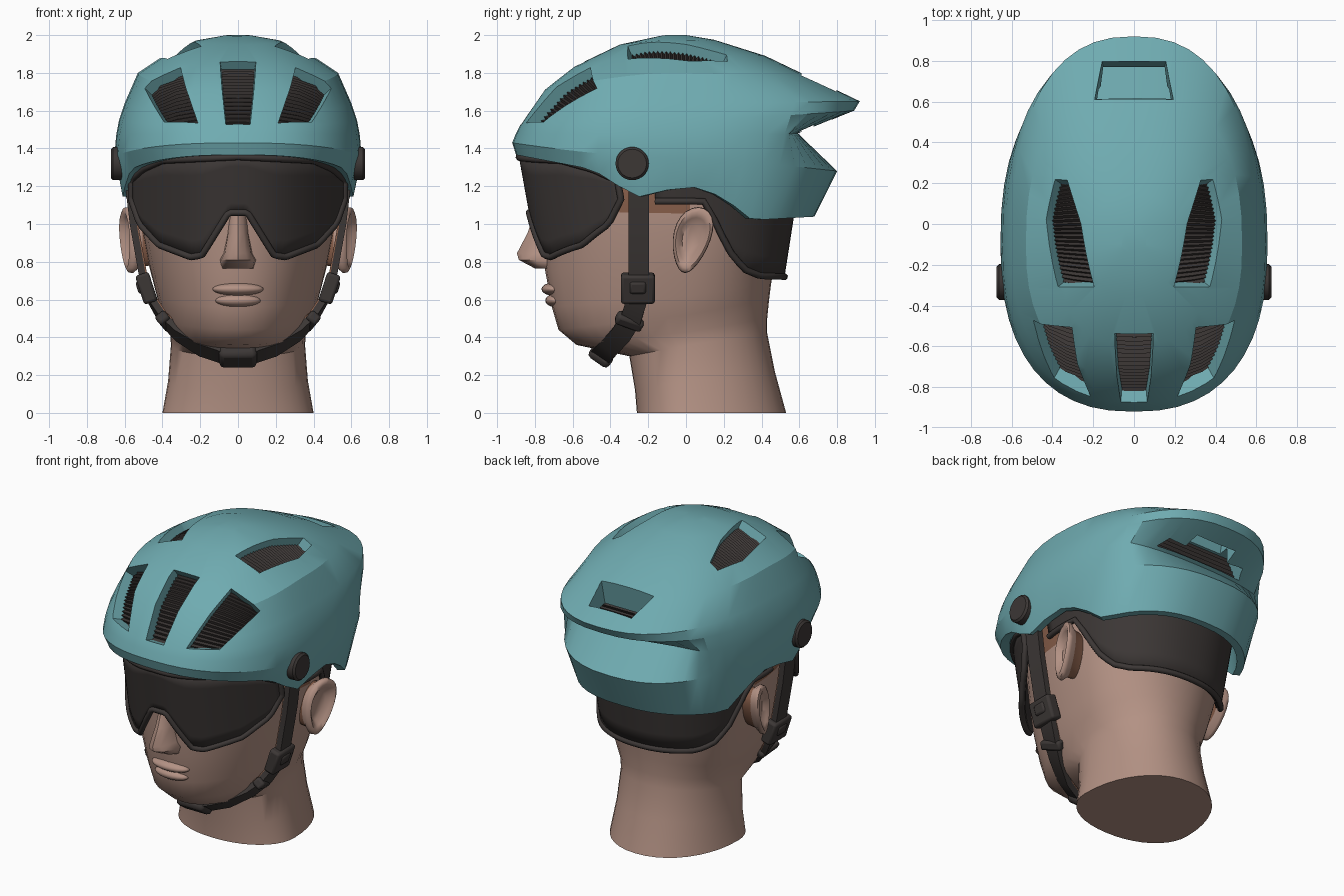
import bpy, bmesh
from math import sin, cos, pi, radians, copysign
from mathutils import Vector
from mathutils.bvhtree import BVHTree

cube = bpy.data.objects.get("Cube")
if cube:
    bpy.data.objects.remove(cube, do_unlink=True)


def material(name, rgb):
    m = bpy.data.materials.new(name)
    m.use_nodes = True
    m.diffuse_color = (*rgb, 1)
    m.node_tree.nodes["Principled BSDF"].inputs["Base Color"].default_value = (*rgb, 1)
    return m


TEAL = material("teal shell", (0.16, 0.41, 0.44))
SKIN = material("skin", (0.45, 0.285, 0.23))
DARK = material("charcoal", (0.045, 0.038, 0.036))
BROWN = material("warm brown", (0.25, 0.115, 0.07))


def make(name, verts, faces, mat, angle=30):
    mesh = bpy.data.meshes.new(name)
    mesh.from_pydata([tuple(v) for v in verts], [], faces)
    bm = bmesh.new()
    bm.from_mesh(mesh)
    bmesh.ops.recalc_face_normals(bm, faces=bm.faces)
    bm.to_mesh(mesh)
    bm.free()
    mesh.materials.append(mat)
    ob = bpy.data.objects.new(name, mesh)
    bpy.context.collection.objects.link(ob)
    smooth(ob, angle)
    return ob


def select(ob):
    bpy.ops.object.select_all(action='DESELECT')
    ob.select_set(True)
    bpy.context.view_layer.objects.active = ob


def smooth(ob, angle=30):
    select(ob)
    bpy.ops.object.shade_smooth_by_angle(angle=radians(angle))


def skin_rings(rings, closed=True, caps=True):
    """Bridge rows of points into a surface."""
    n = len(rings[0])
    verts = [p for r in rings for p in r]
    faces = []
    for j in range(len(rings) - 1):
        for i in range(n if closed else n - 1):
            k = (i + 1) % n
            faces.append((j * n + i, j * n + k, (j + 1) * n + k, (j + 1) * n + i))
    if caps:
        faces += [tuple(range(n)), tuple(range(len(verts) - n, len(verts)))]
    return verts, faces


def ring(w, yc, front, back, side_z, e=1.0, p=1.0, n=48, a0=0, a1=2 * pi):
    """Rounded outline through a front point, a back point and the sides."""
    pts = []
    for i in range(n):
        a = a0 + (a1 - a0) * i / n
        s, c = sin(a), -cos(a)
        t = abs(c) ** e
        y, z = front if c < 0 else back
        pts.append(Vector((copysign(w * abs(s) ** e, s), yc + (y - yc) * t,
                           side_z + (z - side_z) * t ** p)))
    return pts


def lerp(table, v):
    for (a, fa), (b, fb) in zip(table, table[1:]):
        if v <= b:
            return fa + (fb - fa) * max(0, (v - a) / (b - a))
    return table[-1][1]


def box(name, loc, size, mat, rot=(0, 0, 0), bevel=0.015):
    bpy.ops.mesh.primitive_cube_add(size=1, location=loc, rotation=rot)
    ob = bpy.context.object
    ob.name = name
    ob.scale = size
    bpy.ops.object.transform_apply(location=False, rotation=False)
    ob.data.materials.append(mat)
    m = ob.modifiers.new("bevel", 'BEVEL')
    m.width, m.segments = bevel, 2
    smooth(ob)


def ball(name, loc, scale, mat):
    bpy.ops.mesh.primitive_uv_sphere_add(segments=20, ring_count=12, location=loc)
    ob = bpy.context.object
    ob.name, ob.scale = name, scale
    ob.data.materials.append(mat)
    smooth(ob, 60)


def tube(name, pts, radius, mat, cyclic=False):
    cu = bpy.data.curves.new(name, 'CURVE')
    cu.dimensions = '3D'
    cu.bevel_depth, cu.bevel_resolution = radius, 2
    sp = cu.splines.new('POLY')
    sp.points.add(len(pts) - 1)
    for q, v in zip(sp.points, pts):
        q.co = (*v, 1)
    sp.use_cyclic_u = cyclic
    cu.materials.append(mat)
    bpy.context.collection.objects.link(bpy.data.objects.new(name, cu))


# Helmet: stacked outlines from rim over the rear bulge, notch and spoiler to the crown
RIM = [(-.92, 1.37), (-.5, 1.29), (-.38, 1.22), (-.3, 1.15), (-.2, 1.14), (-.05, 1.2),
       (.1, 1.19), (.25, 1.1), (.35, 1.02), (.7, 1.04)]
rim = ring(.615, -.1, (-.90, 1.37), (.68, 1.03), 1.15, .83)
for v in rim:
    v.z = lerp(RIM, v.y)
LEVELS = [(.655, (-.92, 1.43), (.80, 1.28), 1.35), (.645, (-.90, 1.48), (.84, 1.48), 1.47),
          (.63, (-.88, 1.52), (.89, 1.60), 1.55), (.60, (-.84, 1.58), (.92, 1.65), 1.64),
          (.53, (-.75, 1.71), (.66, 1.775), 1.80), (.38, (-.6, 1.83), (.42, 1.89), 1.90),
          (.22, (-.35, 1.95), (.15, 1.975), 1.972), (.06, (-.14, 1.995), (0, 2), 2.0)]
outer = [rim] + [ring(w, -.1, f, b, s, .83, 1.5) for w, f, b, s in LEVELS]
for v in outer[2]:
    v.y = min(v.y, .53 + .2 * (v.y - .53))
inner = [[Vector((v.x * .86, v.y * .86, 1.45)) for v in rim],
         [Vector((v.x * .93, v.y * .93, v.z)) for v in rim]]
helmet = make("helmet_shell", *skin_rings(inner + outer), TEAL)
hull = BVHTree.FromPolygons(*skin_rings(outer))
HUB = Vector((0, -.05, 1.25))

# Vent pockets: tapered prisms pointing at the middle of the head
SIDE_VENT = [(.49, -.49, 1.72), (.31, -.52, 1.82), (.22, -.82, 1.54), (.39, -.75, 1.55)]
TOP_VENT = [(.2, -.28, 1.92), (.36, -.28, 1.86), (.42, .02, 1.86), (.38, .2, 1.86),
            (.33, .2, 1.9), (.26, 0, 1.93)]
vents = [[(.09, -.56, 1.86), (-.09, -.56, 1.86), (-.06, -.86, 1.54), (.06, -.86, 1.54)]]
for v in (SIDE_VENT, TOP_VENT):
    vents += [v, [(-x, y, z) for x, y, z in v]]
cut_v, cut_f = [], []


def add_cutter(low, high):
    v, f = skin_rings([low, high])
    cut_f.extend(tuple(i + len(cut_v) for i in q) for q in f)
    cut_v.extend(v)


for vent in vents:
    pts = [Vector(p) for p in vent]
    mid = sum(pts, Vector()) / len(pts)
    add_cutter([HUB + (mid + (p - mid) * 1.05 - HUB) * .8 for p in pts],
               [HUB + (mid + (p - mid) * 1.1 - HUB) * 1.25 for p in pts])
# Hole through the spoiler, and the wide opening beneath it
SPOILER = [(.2, .64), (.165, .84), (-.165, .84), (-.2, .64)]
add_cutter([Vector((x * .9, y - .08, 1.5)) for x, y in SPOILER],
           [Vector((x, y, 1.95)) for x, y in SPOILER])
UNDER = [(.36, .46), (.3, .68), (-.3, .68), (-.36, .46)]
add_cutter([Vector((x, y, 1.49)) for x, y in UNDER],
           [Vector((x * .8, y - .02, 1.63)) for x, y in UNDER])
cutter = make("vent_cutter", cut_v, cut_f, TEAL)
cutter.hide_render = True
mod = helmet.modifiers.new("vents", 'BOOLEAN')
mod.operation, mod.solver, mod.object = 'DIFFERENCE', 'EXACT', cutter
mod.use_self = True
select(helmet)
bpy.ops.object.modifier_apply(modifier="vents")
bpy.data.objects.remove(cutter, do_unlink=True)
smooth(helmet, 25)

# Ribbed padding seen in the vents, following the inside of the shell
rows = []
for i in range(161):
    lon = radians(14 + 152 * i / 160)
    row = []
    for j in range(21):
        lat = radians(-82 + 164 * j / 20)
        d = Vector((sin(lat), -cos(lat) * cos(lon), cos(lat) * sin(lon)))
        r = hull.ray_cast(HUB, d)[3] or .6
        if d.y > 0:
            r = min(r, .66 / d.y)
        row.append(HUB + d * r * (.935 if i % 2 else .915))
    rows.append(row)
make("ribbed_padding", *skin_rings(rows, False, False), DARK, 20)

# Head and neck, with brown temples under the shell
HEAD = [(.40, (-.26, 0), (.53, 0)), (.37, (-.27, .12), (.47, .22)), (.355, (-.3, .3), (.43, .42)),
        (.36, (-.58, .36), (.43, .5)), (.40, (-.675, .44), (.44, .6)), (.43, (-.71, .56), (.45, .68)),
        (.47, (-.745, .75), (.47, .8)), (.505, (-.76, .95), (.52, .95)), (.515, (-.77, 1.07), (.55, 1.04)),
        (.52, (-.78, 1.15), (.57, 1.1)), (.52, (-.78, 1.4), (.58, 1.4)), (.4, (-.6, 1.6), (.4, 1.6))]
head = make("head_and_neck", *skin_rings([ring(w, .02, f, b, (f[1] + b[1]) / 2, .95, n=40)
                                          for w, f, b in HEAD]), SKIN, 40)
head.data.materials.append(BROWN)
for f in head.data.polygons:
    if f.center.z > 1.06 and -.3 < f.center.y < 0:
        f.material_index = 1
NOSE = [(.09, -.80, .765), (.10, -.885, .81), (.08, -.895, .845), (.06, -.84, .95), (.05, -.80, 1.06)]
make("nose", *skin_rings([ring(w, -.7, (y, z), (-.6, z), z, n=12) for w, y, z in NOSE]), SKIN, 50)
ball("upper_lip", (0, -.70, .655), (.135, .065, .035), SKIN)
ball("lower_lip", (0, -.69, .595), (.12, .055, .035), SKIN)

# Rear head cradle below the shell
CRADLE = [(-.2, 1.12), (.1, 1.12), (.17, 1.0), (.25, .86), (.35, .76), (.45, .725), (.65, .72)]
base = ring(.56, 0, (-.6, 0), (.60, 0), 0, .9, n=40, a0=radians(76), a1=radians(291))
bands = []
for k in range(6):
    band = []
    for v in base[:39]:
        low = lerp(CRADLE, v.y)
        z = low + (1.25 - low) * k / 5
        s = .87 + (z - .72) * .26
        band.append(Vector((v.x * s, v.y * s, z)))
    bands.append(band)
cradle = make("rear_cradle", *skin_rings(bands, False, False), DARK, 50)
cradle.modifiers.new("thickness", 'SOLIDIFY').thickness = .03
tube("cradle_rim", bands[0], .018, DARK)

# Visor lens with its raised frame
BOTTOM = [(0, 1.06), (.05, 1.06), (.19, .835), (.25, .825), (.42, .89), (.52, 1.0), (.565, 1.13)]
TOP = [(0, 1.355), (.4, 1.335), (.5, 1.29), (.565, 1.23)]
lens_rows = []
for k in range(7):
    row = []
    for i in range(61):
        x = .565 * (i - 30) / 30
        low, high = lerp(BOTTOM, abs(x)), lerp(TOP, abs(x))
        z = low + (high - low) * k / 6
        row.append(Vector((x, -.88 + .5 * (abs(x) / .565) ** 2.3 + (1.33 - z) * .18, z)))
    lens_rows.append(row)
lens = make("visor_lens", *skin_rings(lens_rows, False, False), DARK, 50)
lens.modifiers.new("thickness", 'SOLIDIFY').thickness = .025
sides = [r[-1] for r in lens_rows], [r[0] for r in lens_rows]
tube("visor_frame", lens_rows[0] + sides[0][1:-1] + lens_rows[-1][::-1] + sides[1][-2:0:-1],
     .018, DARK, True)

# Chin strap: one flat ribbon from side to side, with a thin inner lining
HALF = [(.585, -.25, 1.25), (.555, -.25, 1.0), (.505, -.25, .72), (.46, -.26, .60), (.40, -.29, .50),
        (.32, -.34, .42), (.2, -.41, .345), (.08, -.45, .305)]
path = [Vector(p) for p in HALF] + [Vector((-x, y, z)) for x, y, z in HALF[::-1]]


def ribbon(name, width, thick, shift, mat):
    rings = []
    for i, p in enumerate(path):
        t = (path[min(i + 1, len(path) - 1)] - path[max(i - 1, 0)]).normalized()
        w = Vector((0, 1, -.7 * min(1, max(0, (.7 - p.z) / .35))))
        w = (w - t * w.dot(t)).normalized()
        u = t.cross(w)
        c, u, w = p + u * shift, u * thick, w * width
        rings.append([c + w + u, c - w + u, c - w - u, c + w - u])
    make(name, *skin_rings(rings), mat)


ribbon("chin_strap", .055, .018, 0, DARK)
ribbon("strap_lining", .05, .004, -.022, BROWN)
box("chin_pad", (0, -.45, .30), (.2, .13, .08), DARK, (radians(-35), 0, 0), .025)

for side, s in (("left", 1), ("right", -1)):
    # Strap buckles
    tilt = (0, s * radians(18), 0)
    box(side + "_buckle", (s * .485, -.255, .66), (.075, .18, .16), DARK, tilt)
    box(side + "_buckle_bar", (s * .515, -.255, .665), (.04, .09, .07), DARK, tilt)
    box(side + "_strap_slider", (s * .385, -.30, .485), (.065, .15, .06), DARK,
        (radians(-25), s * radians(40), 0))
    # Round pivot caps
    bpy.ops.mesh.primitive_cylinder_add(vertices=28, radius=.088, depth=.07,
                                        location=(s * .638, -.285, 1.32), rotation=(0, pi / 2, 0))
    cap = bpy.context.object
    cap.name = side + "_pivot_cap"
    cap.data.materials.append(DARK)
    cap.modifiers.new("bevel", 'BEVEL').width = .012
    smooth(cap)
    # Ears: egg outlines from the head out to the curled rim and into the hollow
    loops = []
    for size, x in ((.75, .45), (.82, .53), (1, .565), (.98, .59), (.85, .60), (.68, .585), (.5, .56)):
        loop = []
        for i in range(24):
            a = 2 * pi * i / 24
            y, z = (.10 + .025 * sin(a)) * cos(a) + .035 * sin(a), .175 * sin(a)
            loop.append((s * (x + .3 * size * y), .03 + y * size, .915 + z * size))
        loops.append(loop)
    ear = make(side + "_ear", *skin_rings(loops), SKIN, 60)
    ear.data.materials.append(BROWN)
    for f in ear.data.polygons[:24]:
        f.material_index = 1
